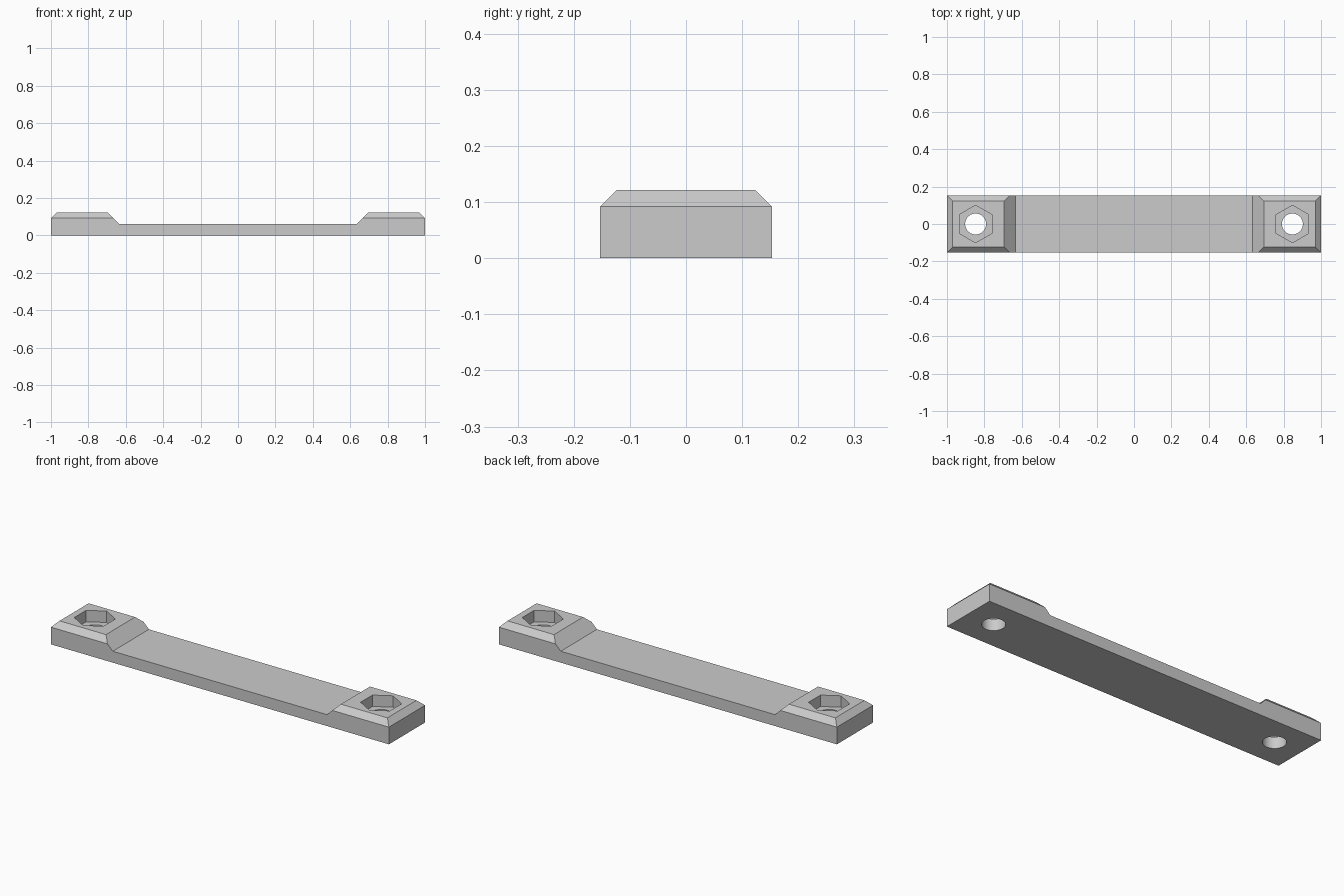
import bpy, bmesh
from math import radians
from mathutils import Vector

if "Cube" in bpy.data.objects:
    bpy.data.objects.remove(bpy.data.objects["Cube"])

HALF_WIDTH = 0.153
BAR_TOP, EDGE_TOP, PAD_TOP = 0.061, 0.092, 0.122
BEVEL = PAD_TOP - EDGE_TOP
HOLE_X = 0.847

grey = bpy.data.materials.new("plain grey")
grey.use_nodes = True
grey.diffuse_color = (0.6, 0.6, 0.6, 1)
grey.node_tree.nodes["Principled BSDF"].inputs["Base Color"].default_value = grey.diffuse_color


def prism(name, sides, radius, x, bottom, top):
    """Upright prism used to cut a hole; corners point along y."""
    bpy.ops.mesh.primitive_cylinder_add(vertices=sides, radius=radius, depth=top - bottom,
                                        location=(x, 0, (bottom + top) / 2))
    cutter = bpy.context.object
    cutter.name = name
    cutter.hide_render = True
    return cutter


# Side profile of one half, mirrored, then extruded across the width
half = [(1, 0), (1, EDGE_TOP), (1 - BEVEL, PAD_TOP), (0.695, PAD_TOP), (0.634, BAR_TOP)]
profile = half + [(-x, z) for x, z in reversed(half)]
bm = bmesh.new()
face = bm.faces.new([bm.verts.new((x, -HALF_WIDTH, z)) for x, z in profile])
grown = bmesh.ops.extrude_face_region(bm, geom=[face])["geom"]
bmesh.ops.translate(bm, vec=(0, 2 * HALF_WIDTH, 0),
                    verts=[v for v in grown if isinstance(v, bmesh.types.BMVert)])

# Sloped long edges of the raised pads
for side in (-1, 1):
    cut = bmesh.ops.bisect_plane(bm, geom=bm.verts[:] + bm.edges[:] + bm.faces[:],
                                 plane_co=(0, side * HALF_WIDTH, EDGE_TOP),
                                 plane_no=Vector((0, side, 1)).normalized(), clear_outer=True)
    rim = [e for e in cut["geom_cut"] if isinstance(e, bmesh.types.BMEdge)]
    bmesh.ops.holes_fill(bm, edges=rim, sides=0)
bmesh.ops.recalc_face_normals(bm, faces=bm.faces[:])

mesh = bpy.data.meshes.new("mounting_bar")
bm.to_mesh(mesh)
bm.free()
mesh.materials.append(grey)
bar = bpy.data.objects.new("mounting_bar", mesh)
bpy.context.collection.objects.link(bar)

# Hexagonal nut pocket and round bolt hole at each end
for x in (-HOLE_X, HOLE_X):
    for cutter in (prism("nut_pocket_cutter", 6, 0.1, x, BAR_TOP, 0.2),
                   prism("bolt_hole_cutter", 48, 0.056, x, -0.1, 0.2)):
        bpy.ops.object.select_all(action="DESELECT")
        bar.select_set(True)
        bpy.context.view_layer.objects.active = bar
        mod = bar.modifiers.new("cut", "BOOLEAN")
        mod.operation = "DIFFERENCE"
        mod.solver = "EXACT"
        mod.object = cutter
        bpy.ops.object.modifier_apply(modifier=mod.name)
        bpy.data.objects.remove(cutter)

bpy.ops.object.shade_smooth_by_angle(angle=radians(20))
